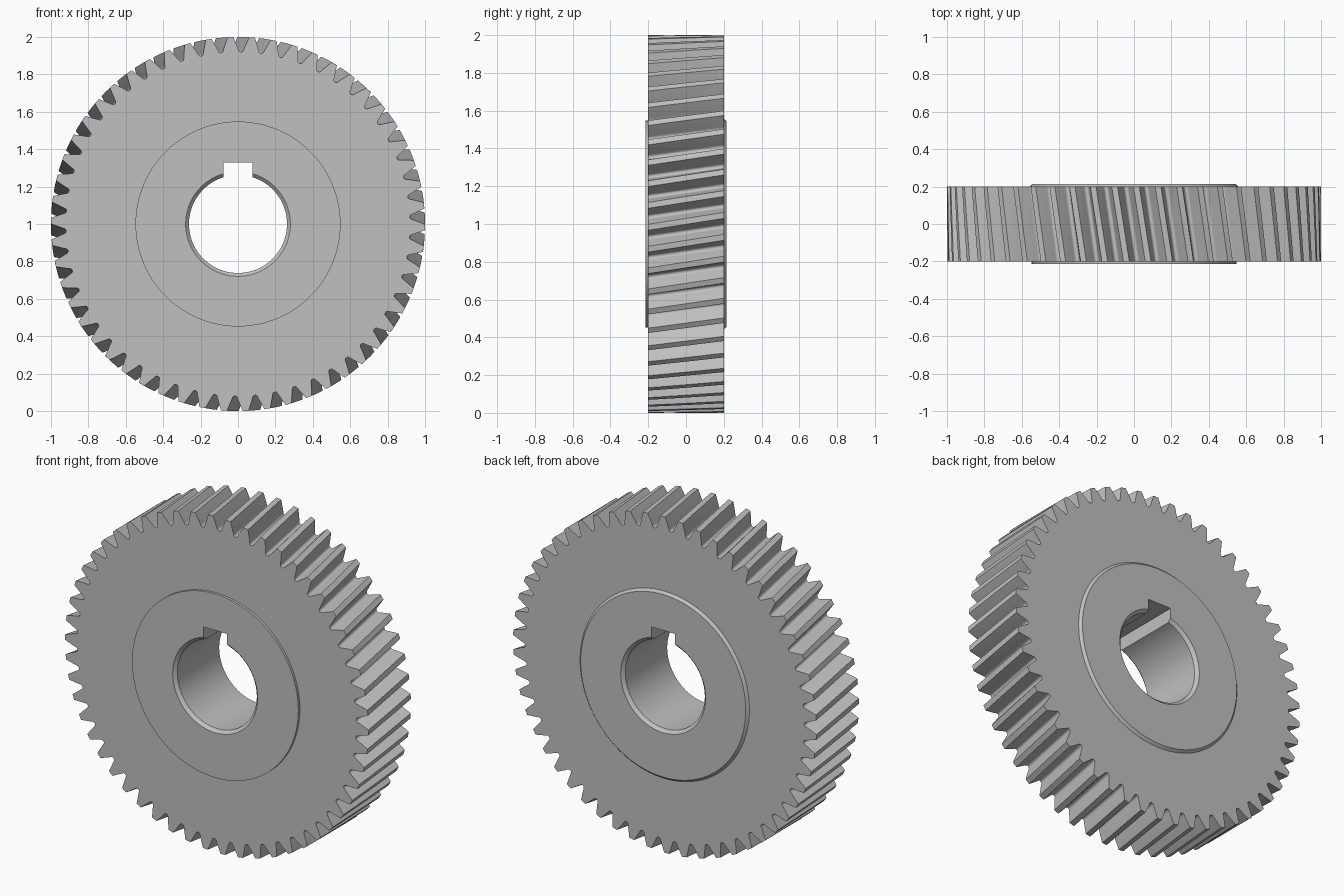
import bpy
import bmesh
from math import sin, cos, asin, pi, radians, tau

if "Cube" in bpy.data.objects:
    bpy.data.objects.remove(bpy.data.objects["Cube"], do_unlink=True)

TEETH = 54
HALF_WIDTH = 0.2      # toothed rim
HUB_FACE = 0.215      # raised hub
HUB_R = 0.548
BORE_R = 0.262
KEY_HALF, KEY_TOP = 0.077, 0.33
TWIST = 0.063         # helix turn over the full width, radians
SLICES = 8

steel = bpy.data.materials.new("steel grey")
steel.use_nodes = True
grey = (0.527, 0.527, 0.527, 1)
steel.diffuse_color = grey
steel.node_tree.nodes["Principled BSDF"].inputs["Base Color"].default_value = grey


def polar(r, a):
    return r * cos(a), r * sin(a)


def circle(r, count=108):
    return [polar(r, tau * i / count) for i in range(count)]


def tooth_outline(turn):
    # half of a tooth gap: angle from its centre, radius
    half = [(0.006, 0.9205), (0.011, 0.924), (0.0145, 0.93), (0.0185, 0.941),
            (0.0285, 0.965), (0.036, 0.984), (0.0425, 1.0)]
    gap = [(-a, r) for a, r in reversed(half)] + [(0, 0.92)] + half
    start = radians(89) + turn
    return [polar(r, start + tau * k / TEETH + a) for k in range(TEETH) for a, r in gap]


def bore_outline(r, count=72):
    # circle opened at the top by a square keyway
    h = asin(KEY_HALF / r)
    arc = [polar(r, pi / 2 + h + (tau - 2 * h) * i / count) for i in range(count + 1)]
    return arc + [(KEY_HALF, KEY_TOP), (-KEY_HALF, KEY_TOP)]


def ring(bm, outline, y):
    return [bm.verts.new((x, y, z + 1)) for x, z in outline]


def skin(bm, rings):
    for a, b in zip(rings, rings[1:]):
        for i in range(len(a)):
            j = (i + 1) % len(a)
            bm.faces.new((a[i], a[j], b[j], b[i]))


def cap(bm, outer, inner):
    edges = [bm.edges.get((loop[i - 1], loop[i]))
             for loop in (outer, inner) for i in range(len(loop))]
    bmesh.ops.triangle_fill(bm, edges=edges, use_beauty=True, normal=(0, 1, 0))


def build(name, outside, inside):
    # closed solid: outer wall, inner wall and the two ring-shaped ends
    bm = bmesh.new()
    outer = [ring(bm, o, y) for o, y in outside]
    inner = [ring(bm, o, y) for o, y in inside]
    skin(bm, outer)
    skin(bm, inner)
    cap(bm, outer[0], inner[0])
    cap(bm, outer[-1], inner[-1])
    bmesh.ops.recalc_face_normals(bm, faces=bm.faces[:])
    mesh = bpy.data.meshes.new(name)
    bm.to_mesh(mesh)
    bm.free()
    mesh.materials.append(steel)
    obj = bpy.data.objects.new(name, mesh)
    bpy.context.collection.objects.link(obj)
    bpy.ops.object.select_all(action='DESELECT')
    obj.select_set(True)
    bpy.context.view_layer.objects.active = obj
    bpy.ops.object.shade_smooth_by_angle(angle=radians(42))
    return obj


# Toothed rim with helical teeth
steps = [i / SLICES for i in range(SLICES + 1)]
build("toothed_rim",
      [(tooth_outline(TWIST * t), HALF_WIDTH * (2 * t - 1)) for t in steps],
      [(circle(HUB_R), -HALF_WIDTH), (circle(HUB_R), HALF_WIDTH)])

# Raised hub, flared at the back, with chamfered bore and keyway
chamfer = 0.018
build("hub",
      [(circle(HUB_R), -HUB_FACE), (circle(HUB_R), HALF_WIDTH - 0.01),
       (circle(HUB_R + 0.01), HALF_WIDTH), (circle(HUB_R - 0.004), HUB_FACE)],
      [(bore_outline(BORE_R + chamfer), -HUB_FACE),
       (bore_outline(BORE_R), chamfer - HUB_FACE),
       (bore_outline(BORE_R), HUB_FACE - chamfer),
       (bore_outline(BORE_R + chamfer), HUB_FACE)])
